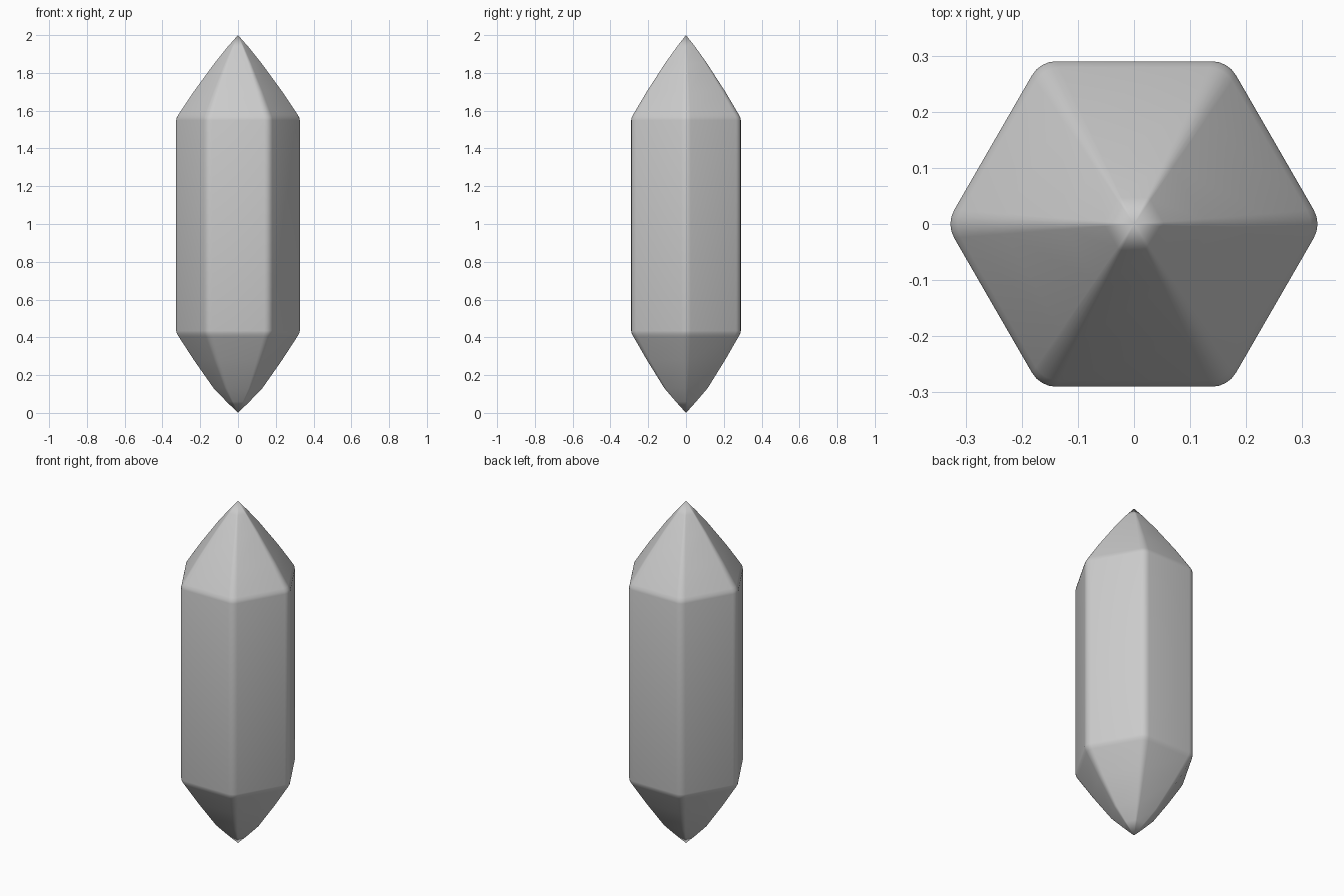
import bpy, bmesh, math

if "Cube" in bpy.data.objects:
    bpy.data.objects.remove(bpy.data.objects["Cube"])

APOTHEM = 0.29      # flat-to-centre distance of the hexagonal shaft
FILLET = 0.05       # rounding of the long edges
STEPS = 4           # segments per rounded edge

# Crystal profile: (height, apothem) between the two points
PROFILE = [(0.06, 0.054), (0.13, 0.114), (0.28, 0.207), (0.405, 0.279),
           (0.42, 0.287), (0.435, 0.29), (1.55, 0.29), (1.565, 0.287),
           (1.58, 0.279), (1.70, 0.208), (1.85, 0.111), (1.94, 0.047)]


def rounded_hexagon():
    """Hexagon outline with corners on +x and -x, each corner filleted."""
    centre = (APOTHEM - FILLET) / math.cos(math.pi / 6)
    points = []
    for k in range(6):
        corner = k * math.pi / 3
        for s in range(STEPS + 1):
            a = corner + (s / STEPS - 0.5) * math.pi / 3
            points.append((centre * math.cos(corner) + FILLET * math.cos(a),
                           centre * math.sin(corner) + FILLET * math.sin(a)))
    return points


# Crystal body: stacked scaled outlines closed by a point at each end
bm = bmesh.new()
outline = rounded_hexagon()
n = len(outline)
rings = [[bm.verts.new((x * r / APOTHEM, y * r / APOTHEM, z)) for x, y in outline]
         for z, r in PROFILE]
for low, high in zip(rings, rings[1:]):
    for i in range(n):
        j = (i + 1) % n
        bm.faces.new((low[i], low[j], high[j], high[i]))
bottom, top = bm.verts.new((0, 0, 0)), bm.verts.new((0, 0, 2))
for i in range(n):
    j = (i + 1) % n
    bm.faces.new((bottom, rings[0][j], rings[0][i]))
    bm.faces.new((top, rings[-1][i], rings[-1][j]))

mesh = bpy.data.meshes.new("crystal")
bm.to_mesh(mesh)
bm.free()
crystal = bpy.data.objects.new("crystal", mesh)
bpy.context.collection.objects.link(crystal)

# Plain grey stone
grey = bpy.data.materials.new("grey_stone")
grey.diffuse_color = (0.6, 0.6, 0.6, 1)
grey.use_nodes = True
grey.node_tree.nodes["Principled BSDF"].inputs["Base Color"].default_value = grey.diffuse_color
mesh.materials.append(grey)

# Smooth shading over the rounded edges
bpy.context.view_layer.objects.active = crystal
crystal.select_set(True)
bpy.ops.object.shade_smooth_by_angle(angle=math.radians(30))
